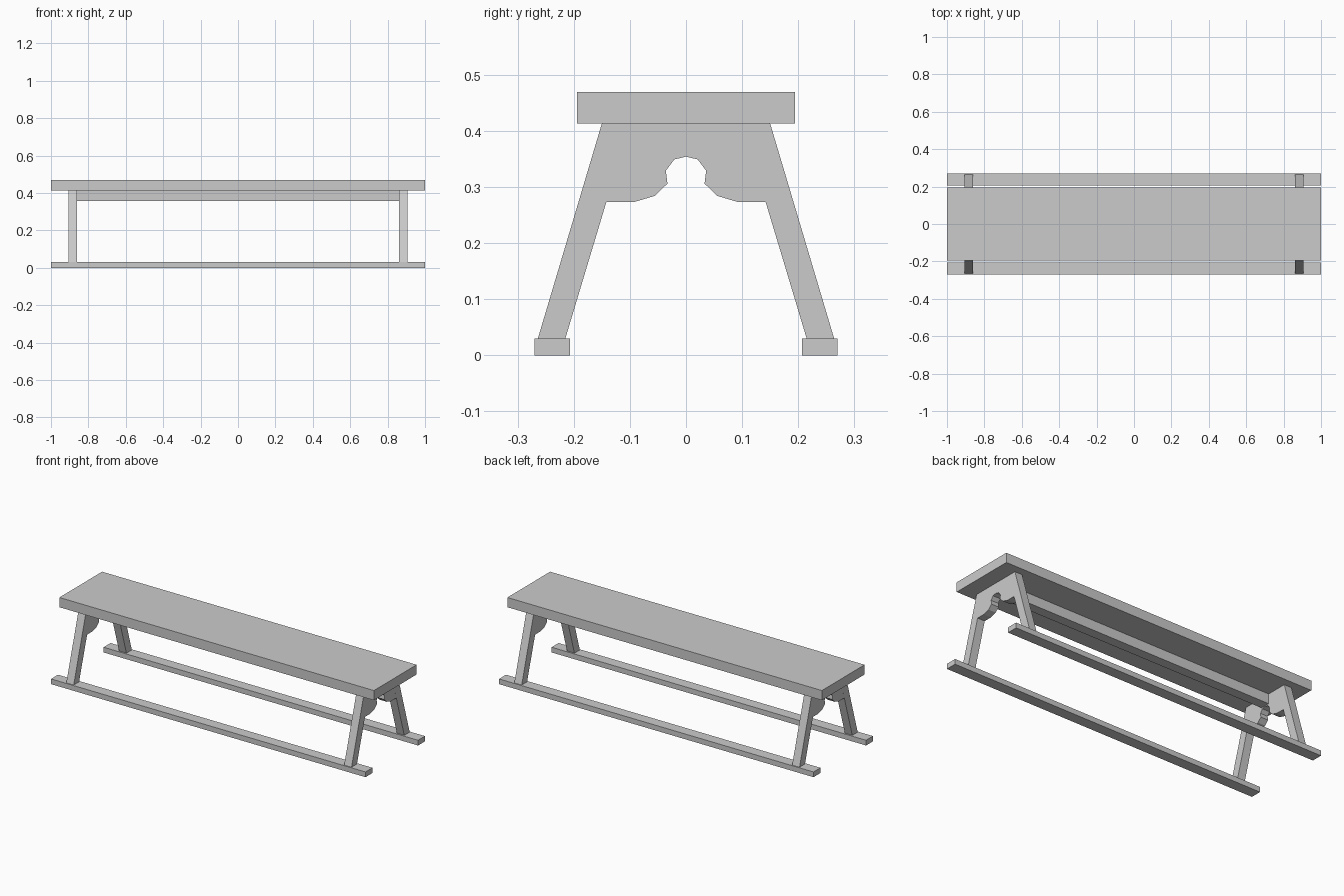
import bpy, bmesh

if "Cube" in bpy.data.objects:
    bpy.data.objects.remove(bpy.data.objects["Cube"])


def prism(name, profile, x0, x1):
    """Extrude a (y, z) outline along x from x0 to x1."""
    bm = bmesh.new()
    face = bm.faces.new([bm.verts.new((x0, y, z)) for y, z in profile])
    ext = bmesh.ops.extrude_face_region(bm, geom=[face])
    verts = [g for g in ext["geom"] if isinstance(g, bmesh.types.BMVert)]
    bmesh.ops.translate(bm, verts=verts, vec=(x1 - x0, 0, 0))
    bmesh.ops.recalc_face_normals(bm, faces=bm.faces[:])
    mesh = bpy.data.meshes.new(name)
    bm.to_mesh(mesh)
    bm.free()
    obj = bpy.data.objects.new(name, mesh)
    bpy.context.collection.objects.link(obj)
    return obj


def rect(y0, y1, z0, z1):
    return [(y0, z0), (y1, z0), (y1, z1), (y0, z1)]


SEAT_Z, FOOT_Z = 0.413, 0.03
LEG_IN, LEG_OUT = 0.86, 0.907

# Seat plank and the stretcher beneath it
prism("seat", rect(-0.194, 0.194, SEAT_Z, 0.469), -1, 1)
prism("under_seat_beam", rect(-0.028, 0.028, 0.357, SEAT_Z), -LEG_IN, LEG_IN)

# Floor runners and splayed legs
leg = [(0.10, SEAT_Z), (0.15, SEAT_Z), (0.264, FOOT_Z), (0.215, FOOT_Z)]
for side, s in (("front", -1), ("back", 1)):
    prism(f"{side}_runner", rect(s * 0.207, s * 0.27, 0, FOOT_Z), -1, 1)
    for end, e in (("left", -1), ("right", 1)):
        prism(f"{side}_{end}_leg", [(s * y, z) for y, z in leg], e * LEG_IN, e * LEG_OUT)

# Scalloped brackets between each pair of legs
half = [(0.10, SEAT_Z), (0.142, 0.273), (0.093, 0.273), (0.056, 0.284),
        (0.033, 0.306), (0.036, 0.329), (0.021, 0.349)]
bracket = half + [(0, 0.354)] + [(-y, z) for y, z in reversed(half)]
for end, e in (("left", -1), ("right", 1)):
    prism(f"{end}_bracket", bracket, e * LEG_IN, e * LEG_OUT)
